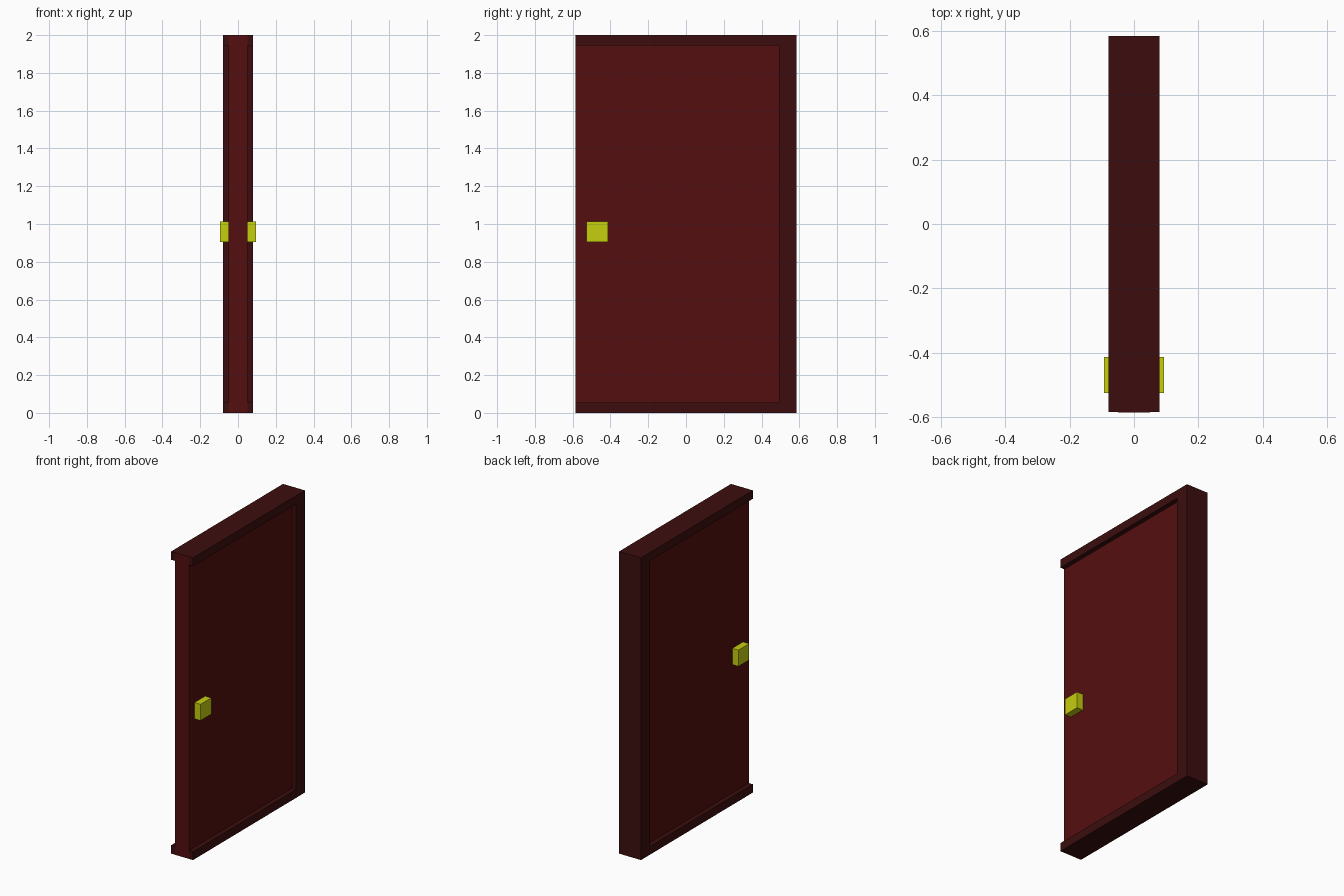
import bpy, bmesh

if "Cube" in bpy.data.objects:
    bpy.data.objects.remove(bpy.data.objects["Cube"])


def material(name, color):
    m = bpy.data.materials.new(name)
    m.diffuse_color = (*color, 1)
    m.use_nodes = True
    m.node_tree.nodes["Principled BSDF"].inputs["Base Color"].default_value = m.diffuse_color
    return m


dark_wood = material("dark red wood", (0.045, 0.0042, 0.0042))
red_wood = material("deep red wood", (0.088, 0.0045, 0.0045))
yellow = material("yellow metal", (0.56, 0.62, 0.004))


def extrude_x(name, profile, x0, x1, mat):
    """Solid from a (y, z) outline swept along x."""
    bm = bmesh.new()
    face = bm.faces.new([bm.verts.new((x0, y, z)) for y, z in profile])
    out = bmesh.ops.extrude_face_region(bm, geom=[face])
    for v in out["geom"]:
        if isinstance(v, bmesh.types.BMVert):
            v.co.x = x1
    bmesh.ops.recalc_face_normals(bm, faces=bm.faces)
    mesh = bpy.data.meshes.new(name)
    bm.to_mesh(mesh)
    bm.free()
    mesh.materials.append(mat)
    ob = bpy.data.objects.new(name, mesh)
    bpy.context.collection.objects.link(ob)
    return ob


def rect(y0, y1, z0, z1):
    return [(y0, z0), (y1, z0), (y1, z1), (y0, z1)]


# C-shaped surround: sill, hinge jamb and head
F, B, J = -0.585, 0.585, 0.492
extrude_x("door_frame", [(F, 0), (B, 0), (B, 2), (F, 2), (F, 1.945),
                         (J, 1.945), (J, 0.055), (F, 0.055)],
          -0.08, 0.08, dark_wood)

# Door leaf, its edge showing over the full height at the front
extrude_x("door_panel", rect(F - 0.001, 0.52, 0.001, 1.999), -0.05, 0.05, red_wood)

# Square handles on both faces
for side, name in ((1, "right_handle"), (-1, "left_handle")):
    extrude_x(name, rect(-0.526, -0.414, 0.904, 1.012),
              side * 0.048, side * 0.094, yellow)
